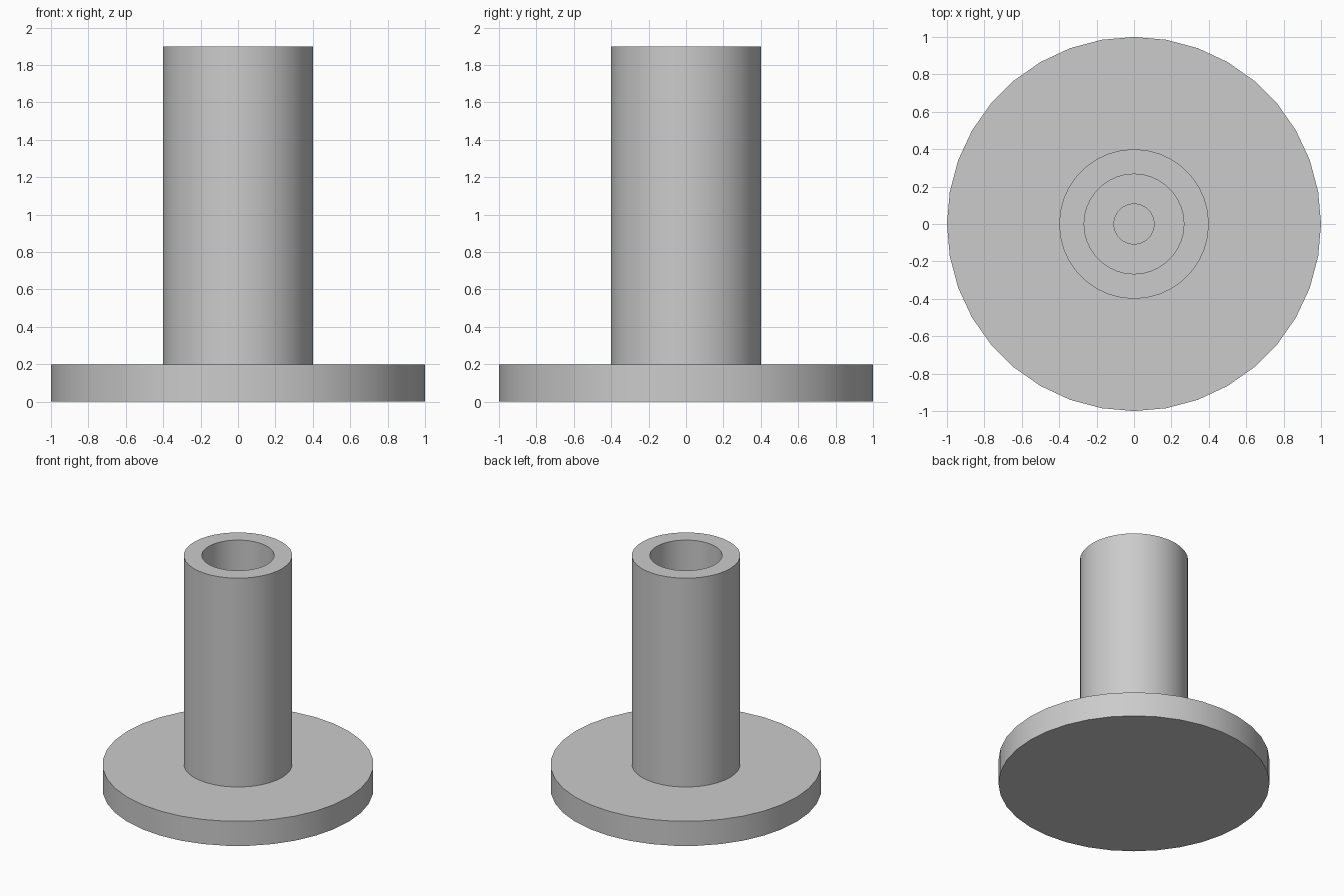
import bpy
import bmesh
import math

SIDES = 36

cube = bpy.data.objects.get("Cube")
if cube:
    bpy.data.objects.remove(cube, do_unlink=True)

# Single plain grey
grey = bpy.data.materials.new("plain grey")
grey.use_nodes = True
colour = (0.6, 0.6, 0.6, 1)
grey.diffuse_color = colour
grey.node_tree.nodes["Principled BSDF"].inputs["Base Color"].default_value = colour


def lathe(name, profile):
    """Revolve a closed-on-axis (radius, height) profile about z."""
    bm = bmesh.new()
    verts = [bm.verts.new((r, 0, z)) for r, z in profile]
    edges = [bm.edges.new(pair) for pair in zip(verts, verts[1:])]
    bmesh.ops.spin(bm, geom=verts + edges, cent=(0, 0, 0), axis=(0, 0, 1),
                   angle=math.tau, steps=SIDES, use_merge=True)
    bmesh.ops.remove_doubles(bm, verts=bm.verts[:], dist=0.0001)
    bmesh.ops.recalc_face_normals(bm, faces=bm.faces[:])
    mesh = bpy.data.meshes.new(name)
    bm.to_mesh(mesh)
    bm.free()
    mesh.materials.append(grey)
    obj = bpy.data.objects.new(name, mesh)
    bpy.context.collection.objects.link(obj)
    bpy.ops.object.select_all(action='DESELECT')
    obj.select_set(True)
    bpy.context.view_layer.objects.active = obj
    bpy.ops.object.shade_smooth_by_angle(angle=math.radians(30))
    return obj


# Round base and hollow post in one body, with a stepped blind bore
lathe("flanged_post", [
    (0, 0), (1, 0), (1, 0.2),             # base disc
    (0.4, 0.2), (0.4, 1.9),               # post wall
    (0.267, 1.9), (0.267, 0.2),           # wide bore
    (0.107, 0.2), (0.107, 0.07), (0, 0.07),  # narrow bore
])
